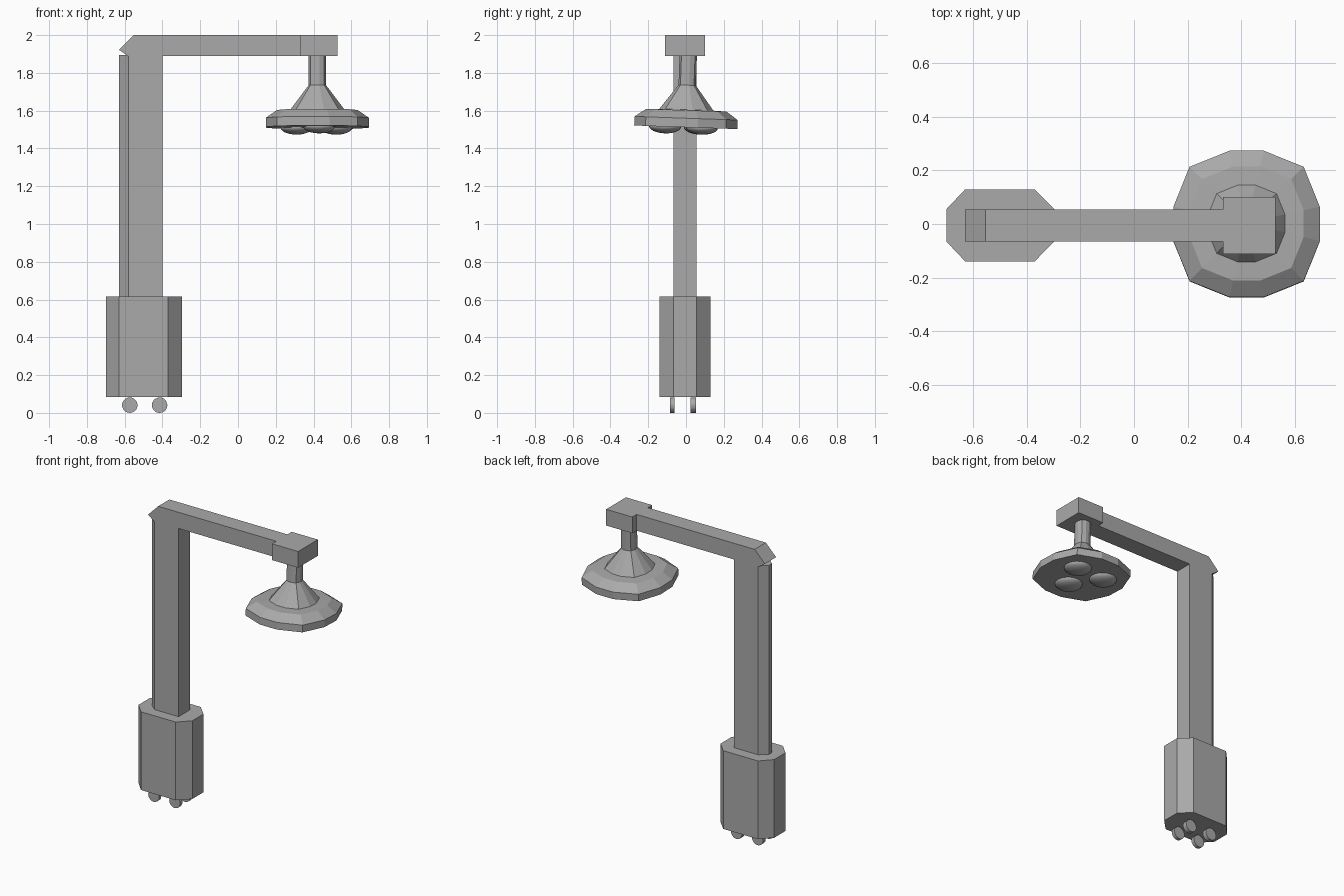
import bpy, bmesh, math
from mathutils import Matrix, Vector

cube = bpy.data.objects.get("Cube")
if cube:
    bpy.data.objects.remove(cube, do_unlink=True)

grey = bpy.data.materials.new("plain_grey")
grey.use_nodes = True
colour = (0.4, 0.4, 0.4, 1)
grey.diffuse_color = colour
grey.node_tree.nodes["Principled BSDF"].inputs["Base Color"].default_value = colour

MID_Y = -0.005
LAMP = Vector((0.42, 0, 1.55))
TILT = Matrix.Translation(LAMP) @ Matrix.Rotation(math.radians(-2), 4, "X")


def finish(name, bm, smooth=False):
    bmesh.ops.recalc_face_normals(bm, faces=bm.faces)
    mesh = bpy.data.meshes.new(name)
    bm.to_mesh(mesh)
    bm.free()
    mesh.materials.append(grey)
    for poly in mesh.polygons:
        poly.use_smooth = smooth
    obj = bpy.data.objects.new(name, mesh)
    bpy.context.collection.objects.link(obj)
    return obj


def loft(name, rings):
    """Skin a stack of equal-length rings and cap both ends."""
    bm = bmesh.new()
    rows = [[bm.verts.new(p) for p in ring] for ring in rings]
    n = len(rows[0])
    for low, high in zip(rows, rows[1:]):
        for i in range(n):
            j = (i + 1) % n
            bm.faces.new((low[i], low[j], high[j], high[i]))
    bm.faces.new(rows[0])
    bm.faces.new(rows[-1])
    return finish(name, bm)


def prism_z(name, outline, z0, z1):
    return loft(name, [[(x, y + MID_Y, z) for x, y in outline] for z in (z0, z1)])


def prism_y(name, outline, half):
    return loft(name, [[(x, MID_Y + s * half, z) for x, z in outline] for s in (-1, 1)])


def mirror_y(points):
    return points + [(x, -y) for x, y in reversed(points)]


# Eight-sided base block
prism_z("base", mirror_y([(-0.70, 0.06), (-0.63, 0.134), (-0.37, 0.134), (-0.297, 0.06)]),
        0.085, 0.615)

# Post with its outer corners cut
prism_z("post", mirror_y([(-0.63, 0.016), (-0.58, 0.06), (-0.40, 0.06)]), 0.61, 1.895)

# Horizontal arm with a cut outer end, and the block at its tip
prism_y("arm", [(-0.63, 1.922), (-0.583, 1.89), (0.34, 1.89), (0.34, 2), (-0.553, 2)], 0.06)
prism_y("arm_end_block", [(0.332, 1.89), (0.528, 1.89), (0.528, 2), (0.332, 2)], 0.106)

# Four small disc feet
for x in (-0.573, -0.415):
    for y, thick in ((-0.073, 0.024), (0.038, 0.03)):
        bm = bmesh.new()
        turn = Matrix.Translation((x, y, 0.041)) @ Matrix.Rotation(math.pi / 2, 4, "X")
        bmesh.ops.create_cone(bm, cap_ends=True, segments=20, radius1=0.041,
                              radius2=0.041, depth=thick, matrix=turn)
        finish("disc_foot", bm)


# Lamp shade: a twelve-sided neck, cone and rim
def lamp_ring(radius, z):
    quarter = [(1, 0.235), (0.78, 0.78), (0.235, 1)]
    points = []
    for k in range(4):
        rot = Matrix.Rotation(k * math.pi / 2, 4, "Z")
        points += [TILT @ (rot @ Vector((x * radius, y * radius, z - LAMP.z)))
                   for x, y in quarter]
    return points


loft("lamp_shade", [lamp_ring(r, z) for r, z in (
    (0.273, 1.512), (0.273, 1.56), (0.213, 1.602), (0.143, 1.605),
    (0.046, 1.735), (0.046, 1.91))])

# Three shallow bulbs under the shade
for x, y in ((-0.11, 0.075), (0.01, -0.11), (0.1, 0.085)):
    bm = bmesh.new()
    place = TILT @ Matrix.Translation((x, y, -0.037)) @ Matrix.Diagonal((0.085, 0.085, 0.037, 1))
    bmesh.ops.create_uvsphere(bm, u_segments=24, v_segments=12, radius=1, matrix=place)
    finish("bulb", bm, smooth=True)
